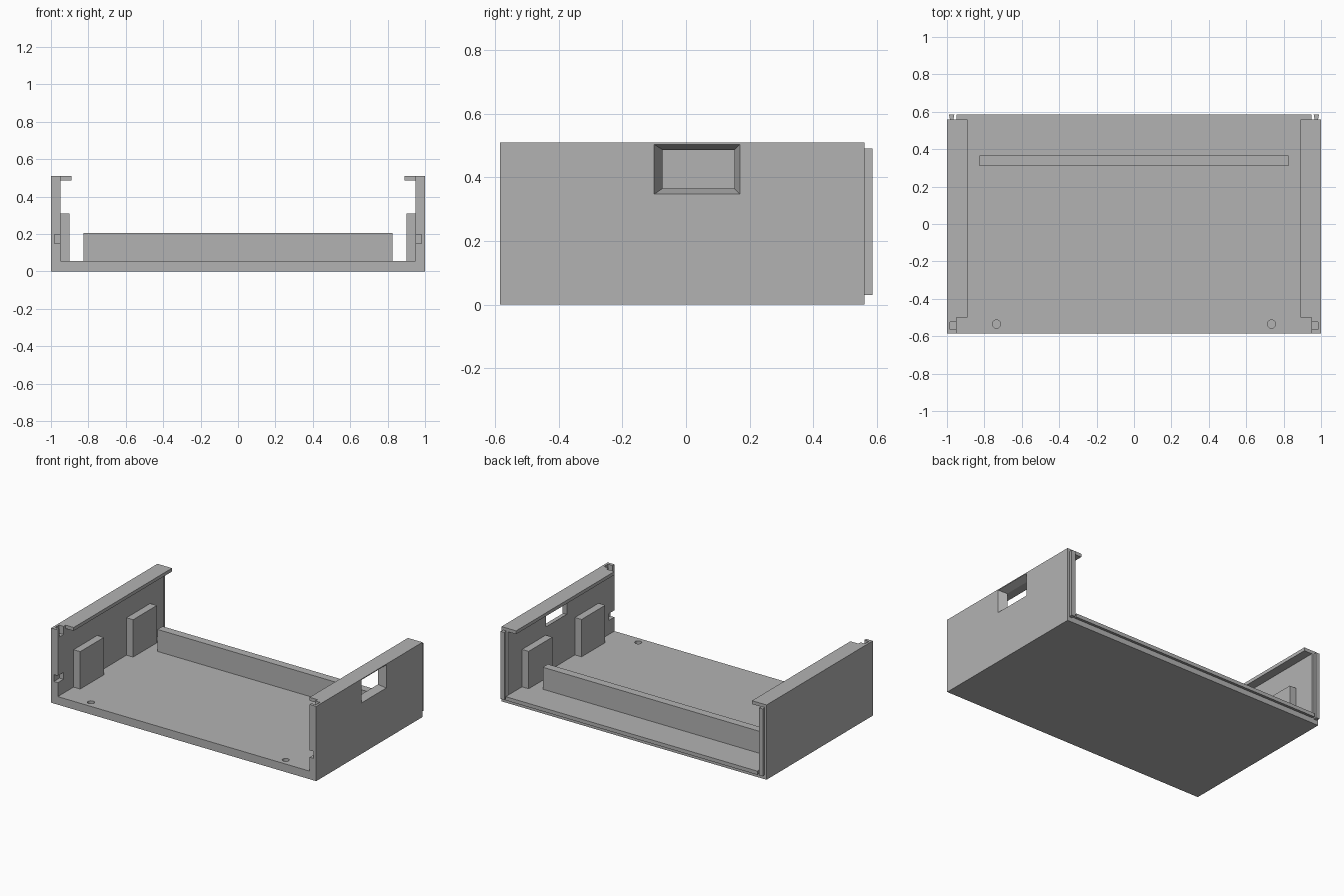
import bpy
import bmesh
from math import pi

cube = bpy.data.objects.get("Cube")
if cube:
    bpy.data.objects.remove(cube, do_unlink=True)

grey = bpy.data.materials.new("plain_grey")
grey.use_nodes = True
colour = (0.45, 0.45, 0.45, 1)
grey.diffuse_color = colour
grey.node_tree.nodes["Principled BSDF"].inputs["Base Color"].default_value = colour


def finish(name, bm):
    bmesh.ops.recalc_face_normals(bm, faces=bm.faces)
    mesh = bpy.data.meshes.new(name)
    bm.to_mesh(mesh)
    bm.free()
    mesh.materials.append(grey)
    ob = bpy.data.objects.new(name, mesh)
    bpy.context.collection.objects.link(ob)
    return ob


def loft(name, start, end):
    """Solid between two matching outlines."""
    bm = bmesh.new()
    a = [bm.verts.new(p) for p in start]
    b = [bm.verts.new(p) for p in end]
    bm.faces.new(a)
    bm.faces.new(b)
    for i in range(len(a)):
        j = (i + 1) % len(a)
        bm.faces.new((a[i], a[j], b[j], b[i]))
    return finish(name, bm)


def box(name, x, y, z):
    ring = [(x[0], y[0]), (x[1], y[0]), (x[1], y[1]), (x[0], y[1])]
    return loft(name, [(*p, z[0]) for p in ring], [(*p, z[1]) for p in ring])


def cut(target, cutter):
    mod = target.modifiers.new(cutter.name, 'BOOLEAN')
    mod.operation = 'DIFFERENCE'
    mod.solver = 'EXACT'
    mod.object = cutter
    cutter.hide_render = True
    cutter.hide_viewport = True
    cutter.display_type = 'WIRE'


FRONT, BACK, FLOOR, TOP = -0.585, 0.56, 0.055, 0.51

# Tray body: U-shaped section run from front to back
section = [(-1, 0), (1, 0), (1, TOP), (0.95, TOP), (0.95, FLOOR),
           (-0.95, FLOOR), (-0.95, TOP), (-1, TOP)]
tray = loft("tray_body", [(x, FRONT, z) for x, z in section],
            [(x, BACK, z) for x, z in section])

# Low divider near the back
box("divider", (-0.825, 0.825), (0.31, 0.365), (FLOOR, 0.205))

# Dovetail rail along the back edge of the floor
loft("floor_rail", [(-0.95, BACK, 0.036), (0.95, BACK, 0.036),
                    (0.95, BACK, FLOOR), (-0.95, BACK, FLOOR)],
     [(-0.95, 0.586, 0.03), (0.95, 0.586, 0.03),
      (0.95, 0.586, FLOOR), (-0.95, 0.586, FLOOR)])

for side, s in (("left", 1), ("right", -1)):
    def span(a, b):
        return sorted((s * a, s * b))

    # Inward lip on top of the wall
    box(side + "_lip", span(0.89, 0.95), (-0.5, BACK), (0.487, TOP))
    # Raised pads inside the wall
    for n, y in (("front", (-0.415, -0.16)), ("back", (0.155, 0.41))):
        box(f"{side}_{n}_pad", span(0.9, 0.95), y, (FLOOR, 0.31))
    # Dovetail post on the back edge, wider at its outer face
    base = [(s * 0.966, BACK), (s * 0.984, BACK),
            (s * 0.99, 0.586), (s * 0.96, 0.586)]
    loft(side + "_post", [(*p, 0.03) for p in base], [(*p, 0.49) for p in base])
    # Latch notches near the front edge
    cut(tray, box(side + "_lower_notch_cutter", span(0.94, 0.98),
                  (-0.6, -0.525), (0.15, 0.197)))
    cut(tray, box(side + "_upper_notch_cutter", span(0.94, 0.985),
                  (-0.565, -0.523), (0.455, 0.53)))
    # Shallow round hole in the floor
    bm = bmesh.new()
    bmesh.ops.create_cone(bm, cap_ends=True, segments=32, radius1=0.022,
                          radius2=0.022, depth=0.06)
    hole = finish(side + "_hole_cutter", bm)
    hole.location = (s * 0.735, -0.535, 0.055)
    cut(tray, hole)


# Tapered hand opening through the left wall
def window(x, y0, y1, z0, z1):
    return [(x, y0, z0), (x, y1, z0), (x, y1, z1), (x, y0, z1)]


cut(tray, loft("hand_opening_cutter",
               window(0.94, -0.068, 0.148, 0.369, 0.483),
               window(1.0005, -0.1, 0.17, 0.347, 0.504)))
